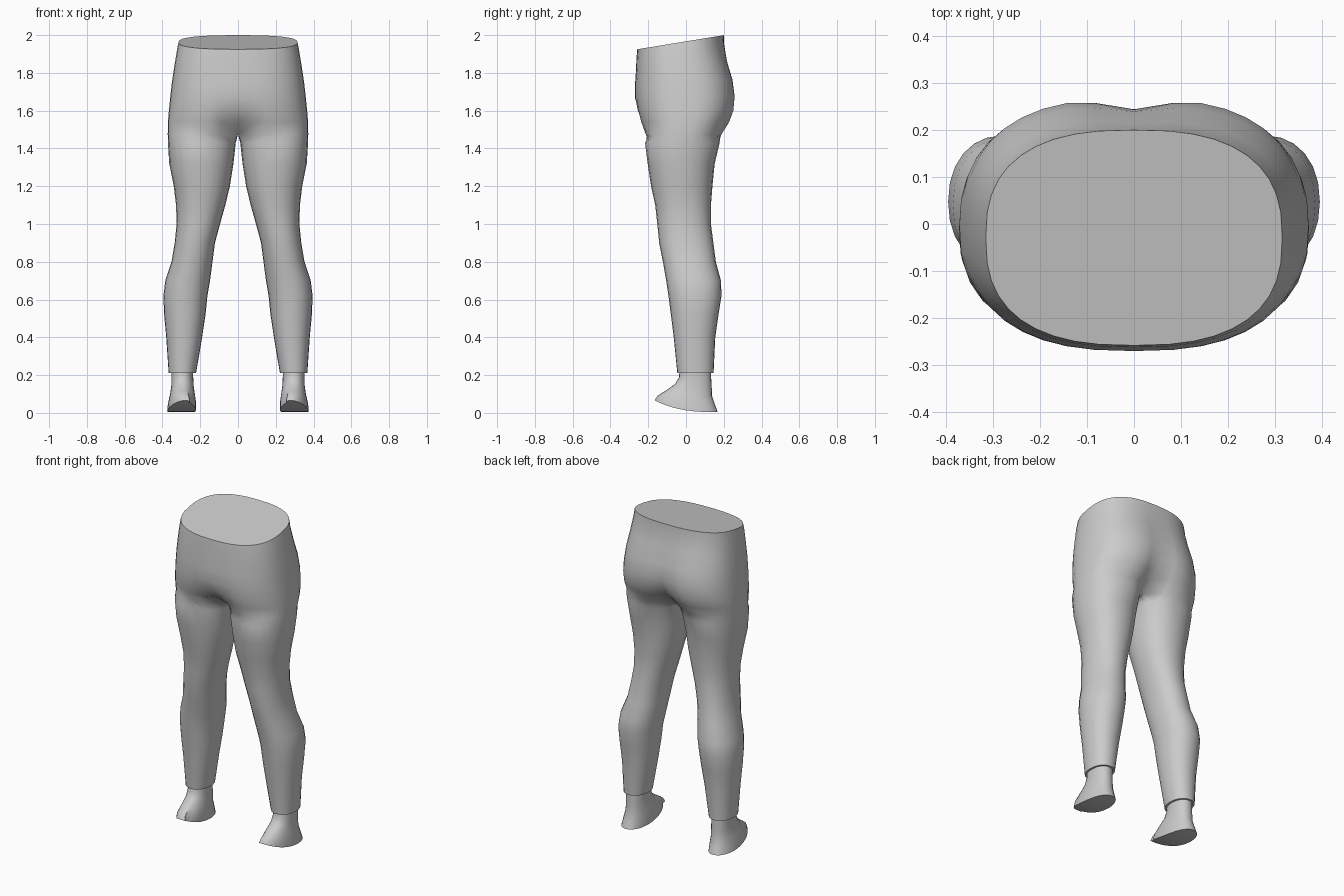
import bpy, bmesh
from math import sin, cos, pi, exp, radians, copysign

if "Cube" in bpy.data.objects:
    bpy.data.objects.remove(bpy.data.objects["Cube"])

N = 24  # points around each ring


def spow(v, p):
    return copysign(abs(v) ** p, v) if abs(v) > 1e-9 else 0.0


def leg_ring(z, x0, x1, y0, y1, power=0.92):
    cx, cy, rx, ry = (x0 + x1) / 2, (y0 + y1) / 2, (x1 - x0) / 2, (y1 - y0) / 2
    return [(cx + rx * spow(cos(2 * pi * k / N), power),
             cy + ry * spow(sin(2 * pi * k / N), power), z) for k in range(N)]


def hip_ring(z, x1, y0, y1, dip_front, dip_back, slope):
    """Half of the hip outline; the three innermost points lie on the centre plane."""
    cy, ry = (y0 + y1) / 2, (y1 - y0) / 2

    def arc(deg):
        b = radians(deg * 0.6)
        x = x1 * spow(cos(b), 0.78)
        y = ry * spow(sin(b), 0.78)
        dip = dip_back if y > 0 else dip_front
        y = cy + y * (1 - dip * exp(-(x / 0.08) ** 2))
        return 0.0 if abs(deg) == 150 else x, y

    back, front = arc(150)[1], arc(-150)[1]
    pts = []
    for k in range(N):
        a = k * 15 if k <= 12 else k * 15 - 360
        if abs(a) <= 150:
            x, y = arc(a)
        else:
            x, y = 0.0, back + (front - back) * (k - 10) / 4
        pts.append((x, y, z + slope * y))
    return pts


def loft(bm, rings):
    rows = [[bm.verts.new(p) for p in r] for r in rings]
    for a, b in zip(rows, rows[1:]):
        for k in range(N):
            j = (k + 1) % N
            quad = (a[k], a[j], b[j], b[k])
            if any(v.co.x > 1e-6 for v in quad):  # no wall on the centre plane
                bm.faces.new(quad)
    return rows


def finish(name, bm, angle):
    loose = [v for v in bm.verts if not v.link_faces]
    bmesh.ops.delete(bm, geom=loose, context='VERTS')
    bmesh.ops.recalc_face_normals(bm, faces=bm.faces)
    me = bpy.data.meshes.new(name)
    bm.to_mesh(me)
    bm.free()
    ob = bpy.data.objects.new(name, me)
    bpy.context.collection.objects.link(ob)
    bpy.ops.object.select_all(action='DESELECT')
    ob.select_set(True)
    bpy.context.view_layer.objects.active = ob
    bpy.ops.object.shade_smooth_by_angle(angle=radians(angle))
    ob.modifiers.new("Mirror", 'MIRROR').use_clip = True
    return ob


# Trousers: hem lip, leg rings (z, inner x, outer x, front y, back y), then hips
legs = [
    (0.24, 0.235, 0.355, -0.035, 0.135),
    (0.21, 0.235, 0.355, -0.035, 0.135),
    (0.21, 0.222, 0.367, -0.046, 0.146),
    (0.40, 0.190, 0.380, -0.065, 0.155),
    (0.52, 0.172, 0.391, -0.080, 0.172),
    (0.62, 0.162, 0.395, -0.093, 0.188),
    (0.70, 0.148, 0.385, -0.105, 0.185),
    (0.80, 0.135, 0.352, -0.122, 0.158),
    (0.90, 0.122, 0.335, -0.142, 0.145),
    (1.00, 0.095, 0.325, -0.152, 0.132),
    (1.10, 0.067, 0.328, -0.163, 0.132),
    (1.20, 0.043, 0.340, -0.185, 0.140),
    (1.32, 0.024, 0.364, -0.203, 0.152),
    (1.43, 0.012, 0.371, -0.217, 0.178),
]
# z, half width, front y, back y, front crease, back crease, slope of ring
hips = [
    (1.475, 0.372, -0.225, 0.200, 0.60, 0.55, 0.0),
    (1.54, 0.371, -0.248, 0.240, 0.22, 0.30, 0.0),
    (1.60, 0.366, -0.262, 0.262, 0.06, 0.17, 0.0),
    (1.67, 0.359, -0.270, 0.268, 0.0, 0.09, 0.02),
    (1.75, 0.350, -0.270, 0.254, 0.0, 0.06, 0.05),
    (1.84, 0.337, -0.265, 0.222, 0.0, 0.03, 0.10),
    (1.92, 0.324, -0.262, 0.202, 0.0, 0.0, 0.15),
    (1.967, 0.315, -0.258, 0.200, 0.0, 0.0, 0.163),
]
bm = bmesh.new()
rows = loft(bm, [leg_ring(*r) for r in legs] + [hip_ring(*r) for r in hips])
bm.faces.new(rows[-1])  # closed waist
finish("trousers", bm, 50)


# Feet: front z, back z, inner x, outer x, front y, back y
feet = [
    (0.250, 0.250, 0.237, 0.353, -0.035, 0.133),
    (0.190, 0.190, 0.237, 0.353, -0.036, 0.133),
    (0.152, 0.140, 0.235, 0.353, -0.058, 0.136),
    (0.118, 0.090, 0.228, 0.362, -0.108, 0.138),
    (0.090, 0.045, 0.222, 0.374, -0.152, 0.153),
    (0.066, 0.004, 0.222, 0.380, -0.165, 0.168),
]
rings = []
for i, (zf, zb, x0, x1, y0, y1) in enumerate(feet):
    ring = []
    for x, y, _ in leg_ring(0, x0, x1, y0, y1, 0.9):
        s = (y1 - y) / (y1 - y0)
        lean = 0.022 * s * s * max(0, i - 2) / 3  # toes point slightly inward
        ring.append((x - lean * (x > (x0 + x1) / 2 - 0.03),
                     y, zb + (zf - zb) * s ** (1 + 0.35 * i)))
    rings.append(ring)
bm = bmesh.new()
sole = loft(bm, rings)[-1]
for k in range(-6, 6):  # sole strips from toe to heel
    strip = [sole[i % N] for i in (k, k + 1, 11 - k, 12 - k)]
    bm.faces.new(list(dict.fromkeys(strip)))
finish("feet", bm, 45)
